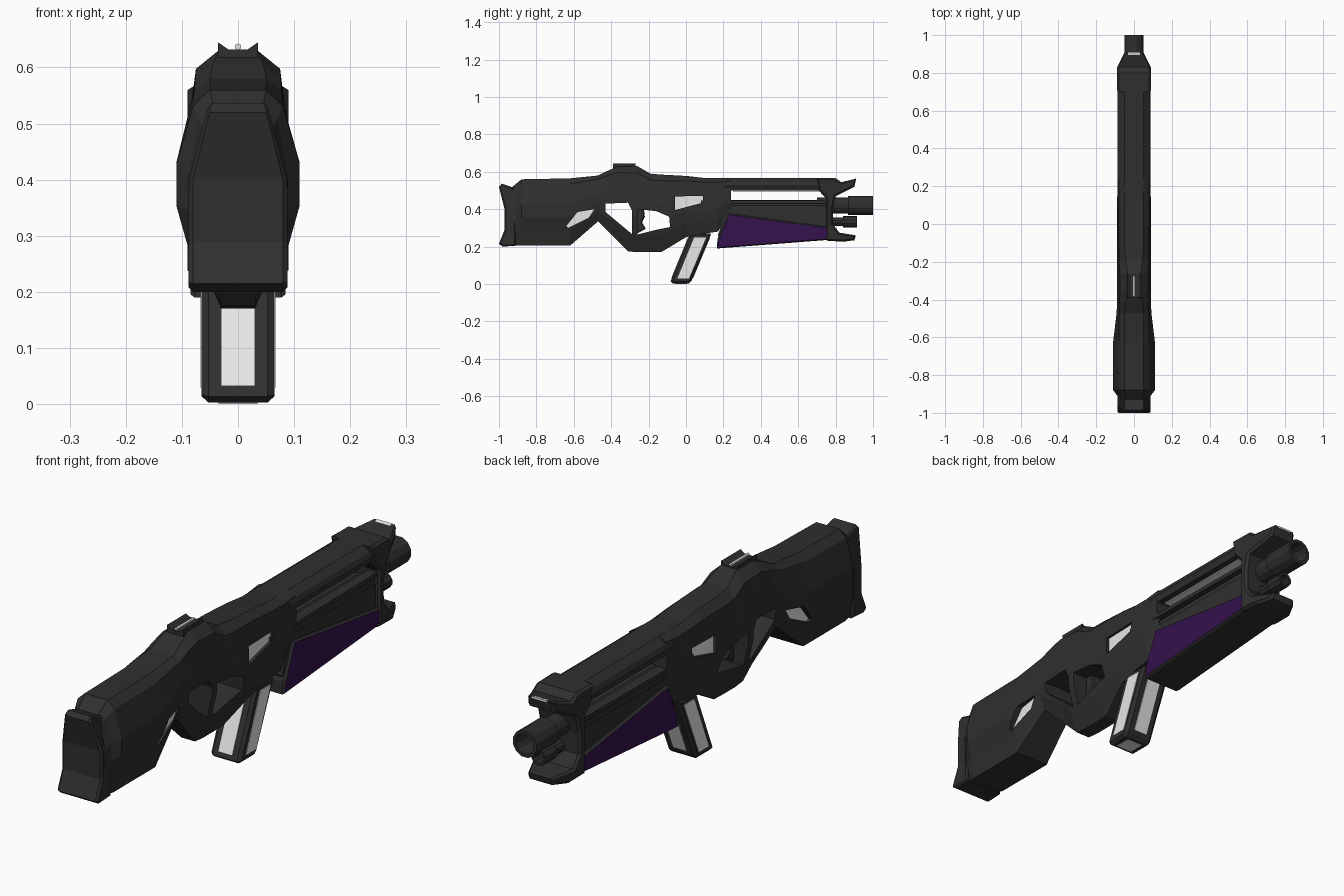
import bpy, bmesh, math

if "Cube" in bpy.data.objects:
    bpy.data.objects.remove(bpy.data.objects["Cube"])


def material(name, rgb):
    m = bpy.data.materials.new(name)
    m.diffuse_color = (*rgb, 1)
    m.use_nodes = True
    m.node_tree.nodes["Principled BSDF"].inputs["Base Color"].default_value = m.diffuse_color
    return m


DARK = material("dark_grey", (0.028, 0.028, 0.028))
WHITE = material("light_panel", (0.8, 0.8, 0.8))
PURPLE = material("purple", (0.034, 0.006, 0.075))


def finish(bm, name, mats):
    bmesh.ops.recalc_face_normals(bm, faces=bm.faces)
    me = bpy.data.meshes.new(name)
    bm.to_mesh(me)
    bm.free()
    for m in mats:
        me.materials.append(m)
    ob = bpy.data.objects.new(name, me)
    bpy.context.collection.objects.link(ob)
    return ob


def skin(name, rings, mats=(DARK,)):
    """Bridge closed rings of points and cap both ends."""
    bm = bmesh.new()
    loops = [[bm.verts.new(p) for p in r] for r in rings]
    for a, b in zip(loops, loops[1:]):
        for i in range(len(a)):
            j = (i + 1) % len(a)
            bm.faces.new((a[i], a[j], b[j], b[i]))
    bm.faces.new(loops[0])
    bm.faces.new(loops[-1][::-1])
    return finish(bm, name, mats)


def prism(name, outline, hw, chamfer=0.0, mats=(DARK,), shape=None, x=0):
    """Side outline (y, z) extruded across x, with chamfered side faces."""
    bm = bmesh.new()
    w = hw - chamfer
    a = [bm.verts.new((-w, y, z)) for y, z in outline]
    b = [bm.verts.new((w, y, z)) for y, z in outline]
    caps = [bm.faces.new(a), bm.faces.new(b[::-1])]
    for i in range(len(a)):
        j = (i + 1) % len(a)
        bm.faces.new((a[i], b[i], b[j], a[j]))
    bmesh.ops.recalc_face_normals(bm, faces=bm.faces)
    if chamfer:
        bmesh.ops.inset_region(bm, faces=caps, thickness=chamfer, depth=chamfer)
    for v in bm.verts:
        if shape:
            v.co.x *= shape(v.co)
        v.co.x += x
    return finish(bm, name, mats)


def lathe(name, profile, z, sides=12, mats=(DARK,)):
    """(y, radius) profile spun about a lengthwise axis at height z."""
    ang = [2 * math.pi * (i + 0.5) / sides for i in range(sides)]
    return skin(name, [[(r * math.cos(t), y, z + r * math.sin(t)) for t in ang]
                       for y, r in profile], mats)


def section(y, half):
    """Mirror a half cross-section of (x, z) points, listed top to bottom."""
    return [(x, y, z) for x, z in half] + [(-x, y, z) for x, z in half[::-1]]


# Receiver and stock: y, top, bottom, then half-widths from top to bottom
stations = [
    (-.94, .51, .22, .04, .06, .08, .08, .07),
    (-.91, .535, .207, .045, .07, .088, .085, .07),
    (-.88, .56, .205, .05, .08, .11, .09, .075),
    (-.62, .565, .205, .05, .08, .11, .09, .075),
    (-.47, .58, .335, .05, .078, .092, .085, .06),
    (-.42, .605, .285, .045, .076, .09, .08, .05),
    (-.36, .63, .225, .035, .075, .09, .075, .035),
    (-.31, .63, .175, .035, .075, .09, .07, .03),
    (-.26, .63, .17, .035, .075, .09, .07, .03),
    (-.19, .59, .17, .045, .078, .09, .07, .03),
    (-.13, .585, .172, .05, .08, .09, .07, .03),
    (.0, .578, .25, .05, .08, .09, .08, .06),
    (.1, .567, .27, .05, .08, .09, .08, .065),
    (.17, .566, .28, .05, .08, .088, .08, .065),
    (.24, .566, .38, .05, .08, .085, .075, .065)]
rings = []
for y, t, b, w0, w1, wm, w4, w5 in stations:
    h = t - b
    rings.append(section(y, [(w0, t), (w1, t - .08 * h), (wm, t - .375 * h),
                             (wm, t - .58 * h), (w4, t - .78 * h), (w5, b)]))
body = skin("receiver_and_stock", rings)

# Openings through the receiver; two are filled with recessed light panels
stock_gap = [(-.64, .31), (-.58, .385), (-.49, .4), (-.52, .355), (-.63, .3)]
side_gap = [(-.06, .395), (-.06, .468), (.09, .472), (.09, .435)]
openings = {
    "grip_hole": [(-.43, .43), (-.31, .435), (-.29, .395), (-.29, .268), (-.43, .385)],
    "trigger_hole": [(-.26, .4), (-.16, .39), (-.09, .36), (-.085, .305),
                     (-.16, .29), (-.26, .265)],
    "stock_gap": stock_gap, "side_gap": side_gap}
for name, outline in openings.items():
    cutter = prism(name + "_cutter", outline, 0.3)
    cutter.hide_render = True
    mod = body.modifiers.new(name, 'BOOLEAN')
    mod.operation, mod.solver, mod.object = 'DIFFERENCE', 'EXACT', cutter
    bpy.context.view_layer.objects.active = body
    bpy.ops.object.modifier_apply(modifier=mod.name)
    bpy.data.objects.remove(cutter)
prism("stock_light_panel", stock_gap, 0.083, mats=(WHITE,))
prism("side_light_panel", side_gap, 0.078, mats=(WHITE,))
prism("trigger", [(-.262, .41), (-.225, .405), (-.22, .36), (-.235, .33),
                  (-.215, .295), (-.262, .27)], 0.025, 0.006)

# Butt plate, narrowing toward its top
prism("butt_plate", [(-1, .52), (-.97, .4), (-.97, .29), (-1, .215), (-.98, .2),
                     (-.91, .205), (-.91, .4), (-.92, .515), (-.985, .537)],
      0.088, 0.008, shape=lambda c: 1 - .42 * max(0, (c.z - .4) / .137))

# Top sight: base, two ridges and a glowing rod
prism("sight_base", [(-.39, .615), (-.39, .632), (-.27, .632), (-.27, .615)], 0.036)
for s in (-1, 1):
    skin("sight_ridge", [[(s * .036, y, .622), (s * .036, y, .645), (s * .014, y, .63)]
                         for y in (-.39, -.27)])
lathe("sight_rod", [(-.385, .006), (-.275, .006)], .637, 6, (WHITE,))

# Upper rail over an open slot, with a light underside
rail = [(.05, .566), (.08, .545), (.088, .525), (.08, .5)]
skin("upper_rail", [section(y, rail) for y in (.2, .8)])
prism("rail_underside_panel", [(.25, .501), (.72, .501), (.72, .496), (.25, .496)],
      0.055, mats=(WHITE,))

# Barrel shroud with a flared ledge
shroud = [(.035, .45), (.055, .435), (.068, .42), (.068, .385)]
skin("barrel_shroud", [section(y, shroud) for y in (.15, .77)])
skin("shroud_ledge", [section(y, [(w, .446), (w, .43)])
                      for y, w in ((.08, .088), (.24, .084), (.76, .078))])

# Lower handguard with purple side faces
prism("handguard_core", [(.17, .26), (.22, .4), (.77, .4), (.77, .25), (.2, .22)], 0.072)
guard = prism("purple_handguard", [(.165, .19), (.168, .24), (.228, .378), (.76, .305),
                                   (.76, .236)], 0.085, 0.008, mats=(DARK, PURPLE))
for p in guard.data.polygons:
    p.material_index = int(abs(p.normal.x) > 0.8)

# Muzzle frame with upper and lower claws, tapering forward
prism("muzzle_frame", [(.70, .566), (.8, .566), (.83, .545), (.91, .563), (.9, .52),
                       (.80, .47), (.785, .40), (.785, .32), (.82, .275), (.908, .26),
                       (.9, .234), (.84, .226), (.75, .232), (.75, .455), (.71, .5)],
      0.09, 0.01, shape=lambda c: 1 - .45 * max(0, (c.y - .83) / .08))
prism("muzzle_top_tip", [(.895, .561), (.91, .565), (.91, .558), (.895, .555)],
      0.033, mats=(WHITE,))

# Hollow barrels
lathe("main_barrel", [(.7, .044), (.865, .044), (.865, .053), (1, .053),
                      (1, .04), (.88, .038)], .42)
lathe("lower_barrel", [(.7, .024), (.84, .024), (.84, .031), (.915, .031),
                       (.915, .022), (.85, .022)], .333, 10)

# Angled foregrip with light panels on every side
prism("foregrip", [(-.083, .014), (-.07, .003), (.015, .003), (.03, .018),
                   (.135, .27), (.022, .27)], 0.065, 0.012)
prism("foregrip_side_panel", [(-.046, .03), (.016, .03), (.108, .25), (.044, .25)],
      0.067, mats=(WHITE,))
prism("foregrip_edge_panel", [(-.079, .032), (.039, .032), (.13, .25), (.011, .25)],
      0.03, mats=(WHITE,))
prism("foregrip_base_panel", [(-.06, 0), (.006, 0), (.006, .006), (-.06, .006)],
      0.035, mats=(WHITE,))
